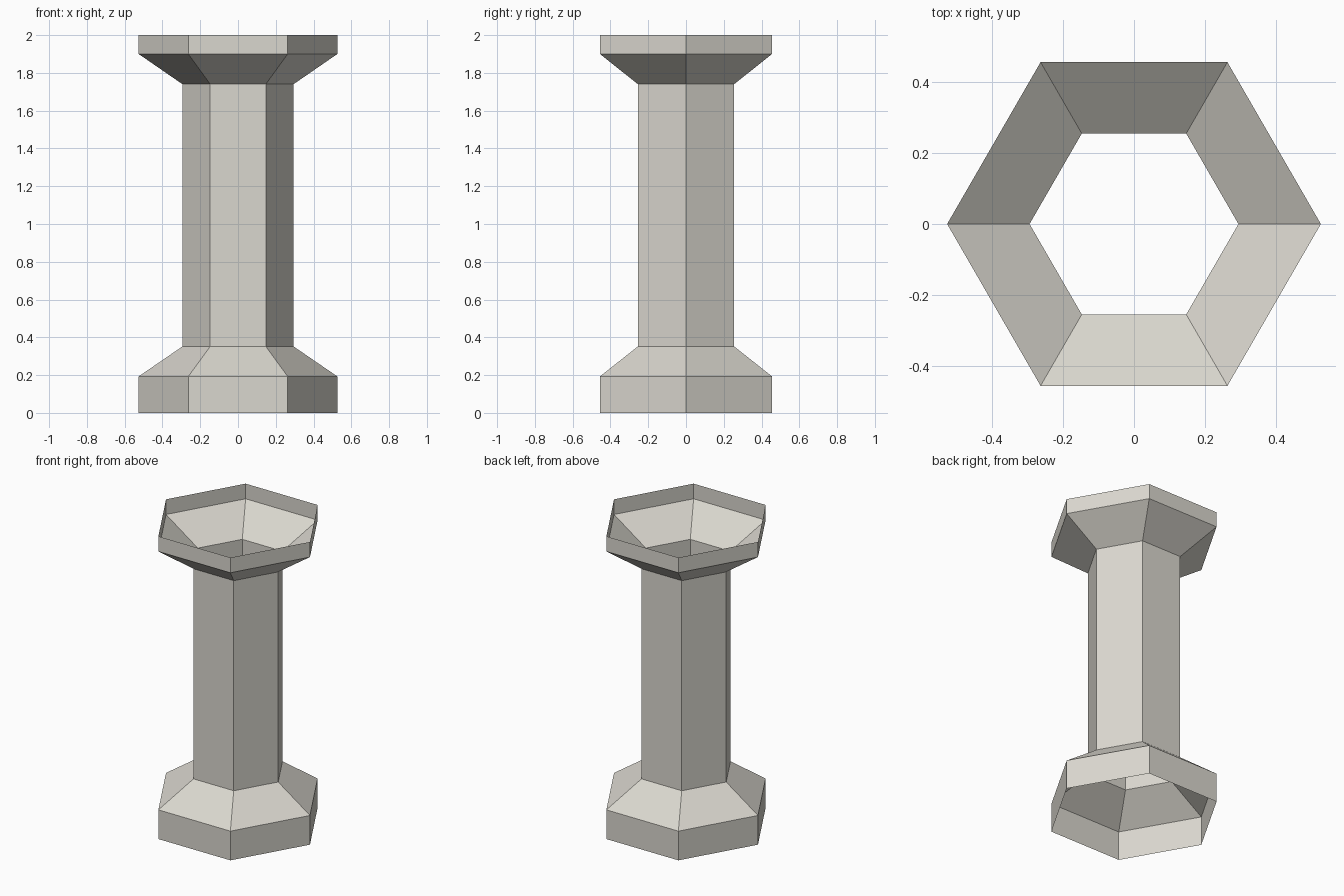
import bpy
import bmesh
from math import cos, sin, tau

SIDES = 6
WIDE, NARROW = 0.526, 0.294

cube = bpy.data.objects.get("Cube")
if cube:
    bpy.data.objects.remove(cube, do_unlink=True)

# Pale stone, used on every part
stone = bpy.data.materials.new("pale_stone")
stone.use_nodes = True
colour = (0.70, 0.68, 0.62, 1)
stone.diffuse_color = colour
stone.node_tree.nodes["Principled BSDF"].inputs["Base Color"].default_value = colour


def open_shell(name, profile):
    """Sweep a (radius, height) profile around z as an open hexagonal sheet."""
    bm = bmesh.new()
    rings = [[bm.verts.new((r * cos(tau * i / SIDES), r * sin(tau * i / SIDES), z))
              for i in range(SIDES)] for r, z in profile]
    for low, high in zip(rings, rings[1:]):
        for i in range(SIDES):
            j = (i + 1) % SIDES
            bm.faces.new((low[i], low[j], high[j], high[i]))
    mesh = bpy.data.meshes.new(name)
    bm.to_mesh(mesh)
    bm.free()
    mesh.materials.append(stone)
    obj = bpy.data.objects.new(name, mesh)
    bpy.context.collection.objects.link(obj)
    return obj


# Flared foot, hollow shaft and flared rim, all open at the ends
open_shell("base", [(WIDE, 0), (WIDE, 0.193), (NARROW, 0.352)])
open_shell("shaft", [(NARROW, 0.352), (NARROW, 1.74)])
open_shell("rim", [(NARROW, 1.74), (WIDE, 1.90), (WIDE, 2.0)])
